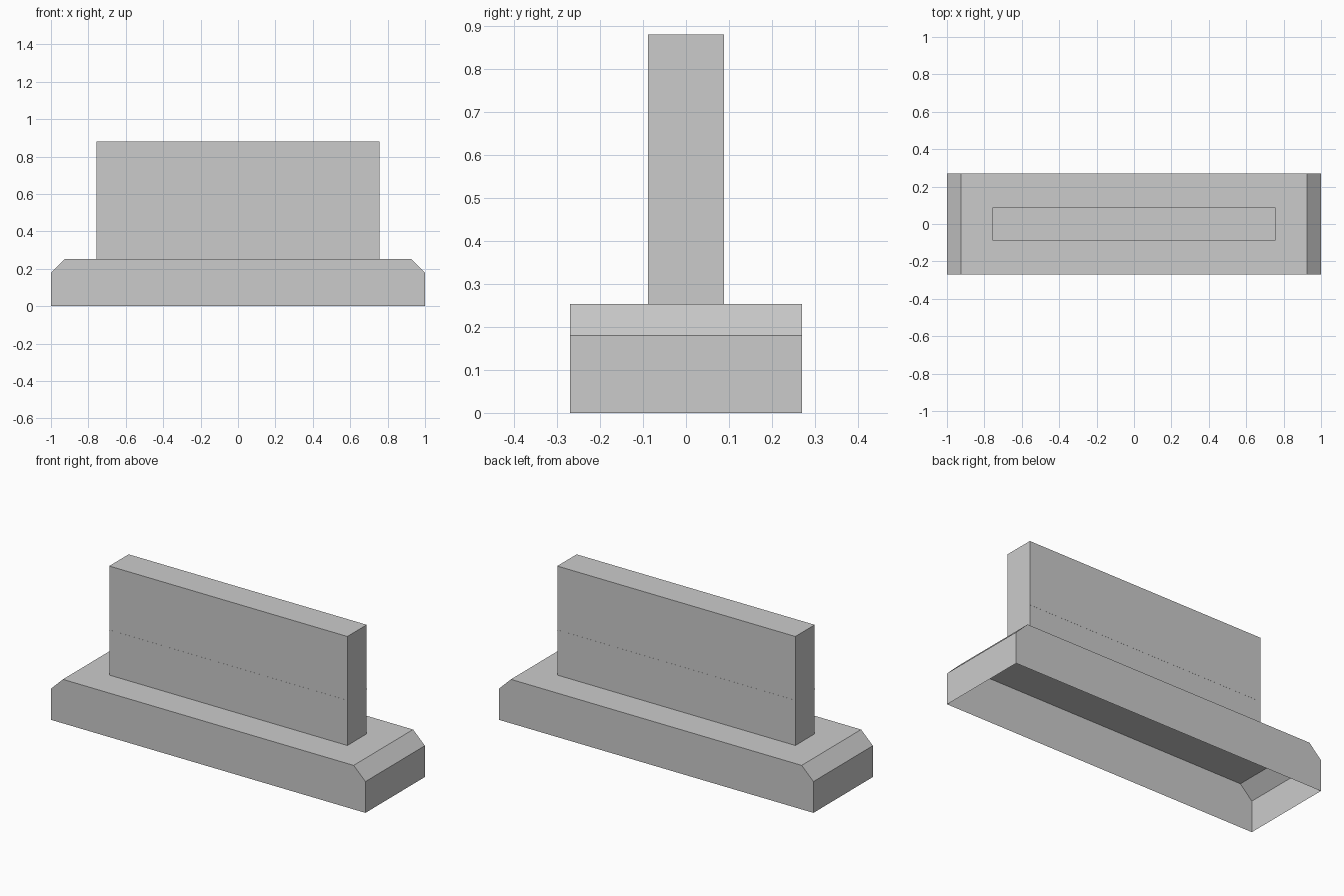
import bpy
import bmesh

old = bpy.data.objects.get("Cube")
if old:
    bpy.data.objects.remove(old, do_unlink=True)

GREY = (0.6, 0.6, 0.6, 1.0)
concrete = bpy.data.materials.new("concrete grey")
concrete.use_nodes = True
concrete.diffuse_color = GREY
concrete.node_tree.nodes["Principled BSDF"].inputs["Base Color"].default_value = GREY


def finish(name, bm):
    bmesh.ops.recalc_face_normals(bm, faces=bm.faces)
    mesh = bpy.data.meshes.new(name)
    bm.to_mesh(mesh)
    bm.free()
    mesh.materials.append(concrete)
    obj = bpy.data.objects.new(name, mesh)
    bpy.context.collection.objects.link(obj)
    return obj


def box(name, size, centre):
    bm = bmesh.new()
    bmesh.ops.create_cube(bm, size=1)
    bmesh.ops.scale(bm, vec=size, verts=bm.verts)
    bmesh.ops.translate(bm, vec=centre, verts=bm.verts)
    return finish(name, bm)


# Hollow base: chamfered profile swept along y, open underneath
HALF_DEPTH = 0.27
BASE_TOP = 0.253
profile = [(-1, 0), (-1, 0.18), (-0.925, BASE_TOP),
           (0.925, BASE_TOP), (1, 0.18), (1, 0)]
bm = bmesh.new()
front = bm.faces.new([bm.verts.new((x, -HALF_DEPTH, z)) for x, z in profile])
swept = bmesh.ops.extrude_face_region(bm, geom=[front], use_keep_orig=True)
moved = [v for v in swept["geom"] if isinstance(v, bmesh.types.BMVert)]
bmesh.ops.translate(bm, vec=(0, 2 * HALF_DEPTH, 0), verts=moved)
underside = [f for f in bm.faces if all(v.co.z < 0.001 for v in f.verts)]
bmesh.ops.delete(bm, geom=underside, context="FACES_ONLY")
finish("base_shell", bm)

# Upright wall standing on the base
WALL_WIDTH, WALL_DEPTH, WALL_TOP = 1.515, 0.176, 0.88
box("upright_wall", (WALL_WIDTH, WALL_DEPTH, WALL_TOP - BASE_TOP),
    (0, 0, (WALL_TOP + BASE_TOP) / 2))

# Hairline seam strip on the front and back of the wall
for side, name in ((-1, "front_seam"), (1, "back_seam")):
    box(name, (WALL_WIDTH, 0.001, 0.004), (0, side * WALL_DEPTH / 2, 0.511))
